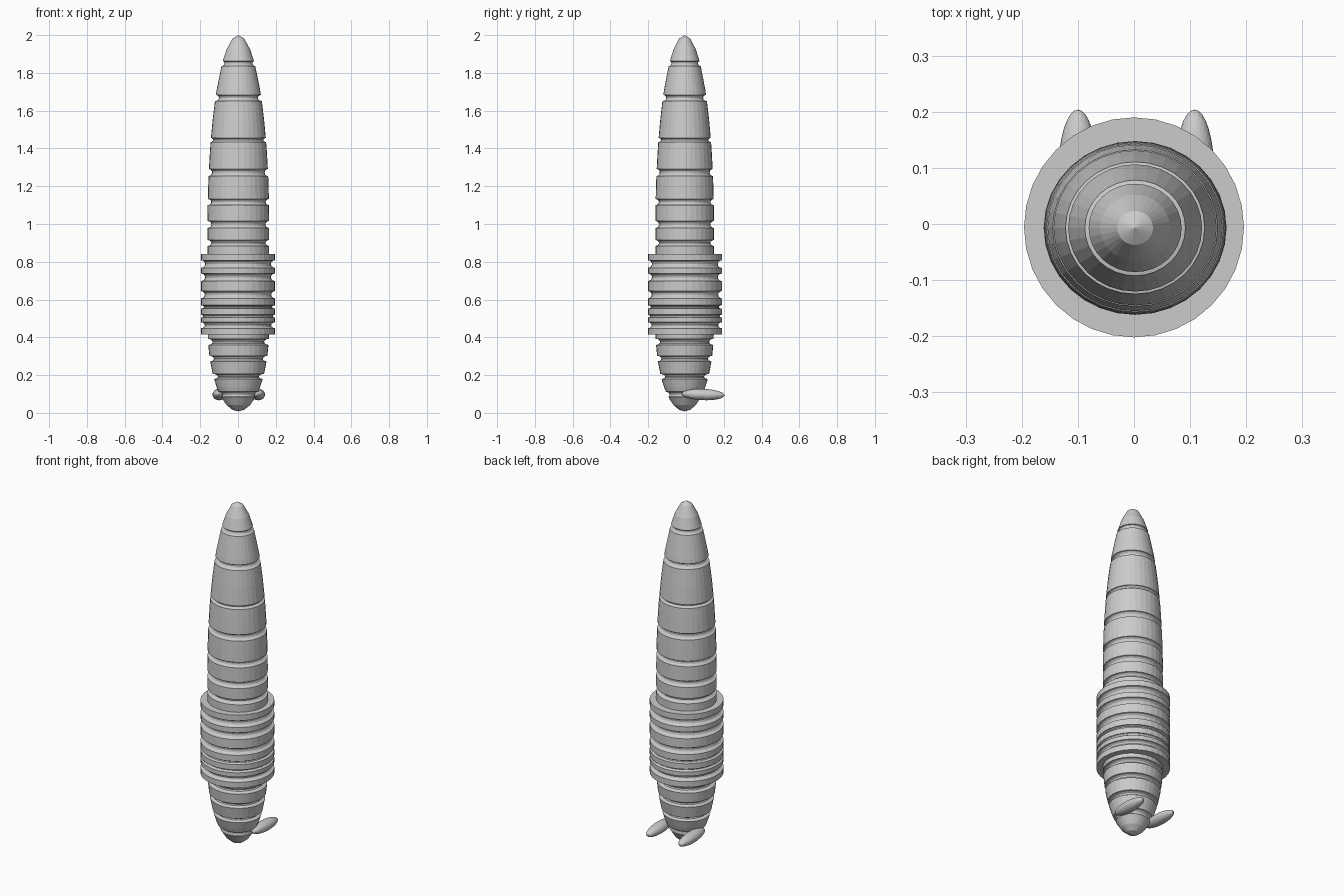
import bpy, bmesh, math

if "Cube" in bpy.data.objects:
    bpy.data.objects.remove(bpy.data.objects["Cube"])

SIDES = 32


def lathe(name, profile, centre, yscale=1.0):
    """Revolve (radius, z) points around z; zero radius closes to a pole."""
    bm = bmesh.new()
    rings = []
    for r, z in profile:
        if r < 1e-5:
            rings.append([bm.verts.new((0, 0, z))])
        else:
            rings.append([bm.verts.new((r * math.cos(2 * math.pi * i / SIDES),
                                        r * yscale * math.sin(2 * math.pi * i / SIDES), z))
                          for i in range(SIDES)])
    for a, b in zip(rings, rings[1:]):
        for i in range(SIDES):
            j = (i + 1) % SIDES
            if len(a) == 1:
                bm.faces.new((a[0], b[j], b[i]))
            elif len(b) == 1:
                bm.faces.new((a[i], a[j], b[0]))
            else:
                bm.faces.new((a[i], a[j], b[j], b[i]))
    bmesh.ops.recalc_face_normals(bm, faces=bm.faces)
    mesh = bpy.data.meshes.new(name)
    bm.to_mesh(mesh)
    bm.free()
    ob = bpy.data.objects.new(name, mesh)
    ob.location = (centre[0], centre[1], 0)
    bpy.context.collection.objects.link(ob)
    return ob


def grooved(radius, levels, grooves):
    """Profile through the levels with a rounded channel at each groove."""
    pts = [(radius(z), z) for z in levels
           if not any(lo - 0.004 < z < hi + 0.004 for lo, hi, d in grooves)]
    for lo, hi, depth in grooves:
        for k in range(7):
            t = k / 6
            z = lo + (hi - lo) * (0.5 - 0.5 * math.cos(math.pi * t))
            edge = radius(lo) + (radius(hi) - radius(lo)) * t
            pts.append((edge - depth * math.sin(math.pi * t), z))
    return sorted(pts, key=lambda p: p[1])


# Segmented body: blunt lower end, straight middle, long tapering tip
R, LOW, HIGH, BASE, TOP = 0.163, 0.45, 1.005, 0.008, 2.0


def body_radius(z):
    if z < LOW:
        t = (LOW - z) / (LOW - BASE)
    elif z > HIGH:
        t = (z - HIGH) / (TOP - HIGH)
    else:
        t = 0
    return R * math.sqrt(max(0, 1 - t * t))


levels = []
for k in range(9):
    c = math.cos(math.pi / 16 * k)
    levels += [LOW - (LOW - BASE) * c, HIGH + (TOP - HIGH) * c]
body_grooves = [(0.085, 0.112, 0.014), (0.180, 0.206, 0.024),
                (0.273, 0.302, 0.022), (0.360, 0.392, 0.024),
                (0.884, 0.915, 0.020), (0.979, 1.016, 0.020),
                (1.100, 1.132, 0.018), (1.254, 1.291, 0.018),
                (1.434, 1.455, 0.014), (1.651, 1.683, 0.019),
                (1.836, 1.862, 0.012)]
lathe("body", grooved(body_radius, levels, body_grooves), (0.002, -0.007), 0.95)

# Ridged collar around the body
collar_grooves = [(0.448, 0.480, 0.020), (0.504, 0.520, 0.012),
                  (0.552, 0.570, 0.016), (0.606, 0.645, 0.020),
                  (0.698, 0.738, 0.022), (0.768, 0.808, 0.022)]
collar = grooved(lambda z: 0.196, [0.415, 0.841], collar_grooves)
lathe("collar", [(0, 0.415)] + collar + [(0, 0.841)], (0, -0.006))

# Pair of small fins at the lower end
for side, label in ((-1, "left"), (1, "right")):
    bpy.ops.mesh.primitive_uv_sphere_add(segments=32, ring_count=16, radius=1,
                                         location=(0.004 + side * 0.104, 0.091, 0.097))
    fin = bpy.context.object
    fin.name = label + "_fin"
    fin.scale = (0.035, 0.113, 0.030)
    fin.rotation_euler = (math.radians(-2), 0, 0)
